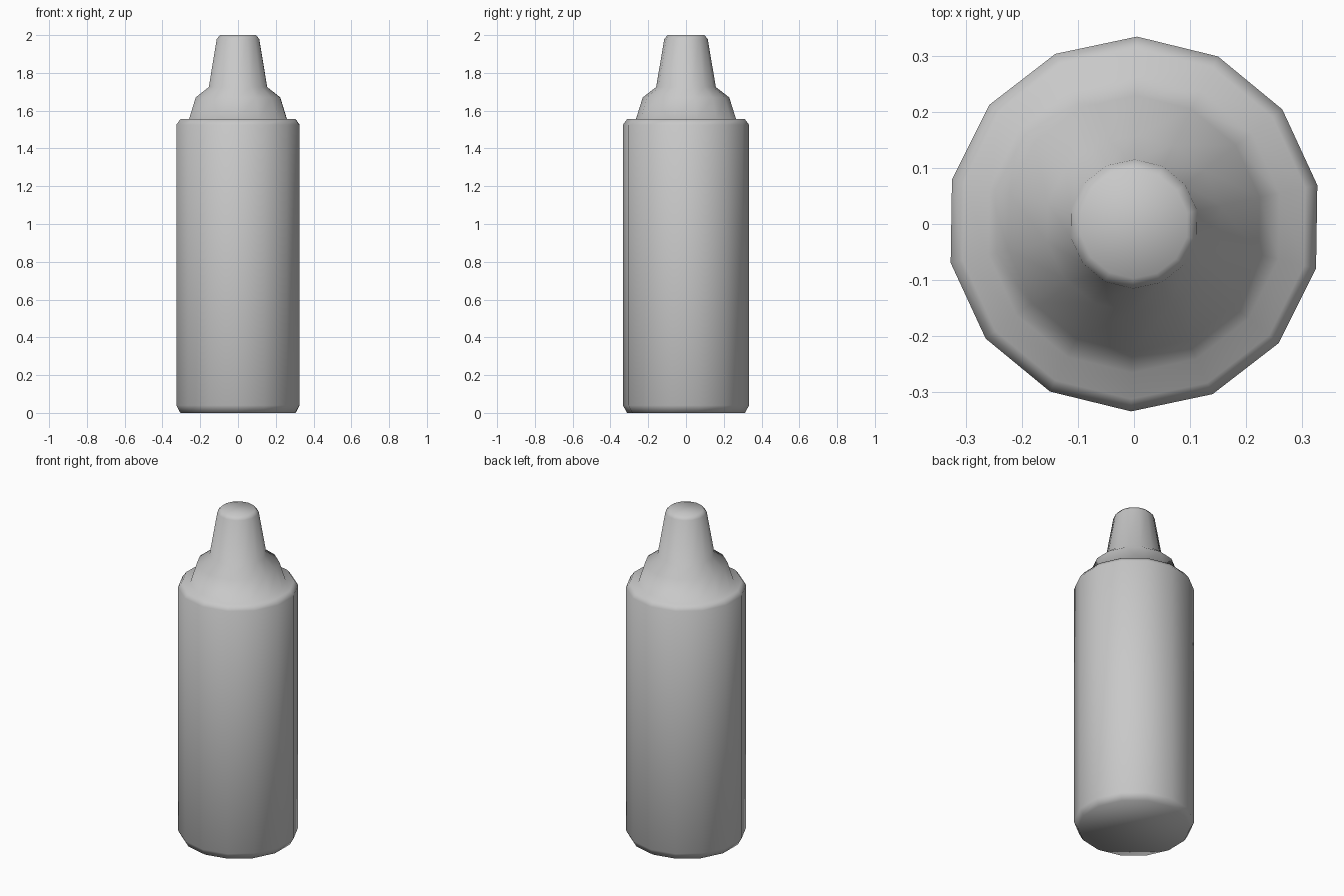
import bpy
import bmesh
from math import sin, cos, pi, radians

SIDES = 14
START = radians(89.1)

cube = bpy.data.objects.get("Cube")
if cube:
    bpy.data.objects.remove(cube, do_unlink=True)

plastic = bpy.data.materials.new("grey_plastic")
plastic.use_nodes = True
grey = (0.58, 0.58, 0.58, 1)
plastic.diffuse_color = grey
plastic.node_tree.nodes["Principled BSDF"].inputs["Base Color"].default_value = grey


def lathe(name, profile, material):
    """Turn a (radius, height) profile round z into a closed, smooth solid."""
    bm = bmesh.new()
    rings = []
    for r, z in profile:
        angles = [START + 2 * pi * i / SIDES for i in range(SIDES)]
        rings.append([bm.verts.new((r * cos(a), r * sin(a), z)) for a in angles])
    for low, high in zip(rings, rings[1:]):
        for i in range(SIDES):
            j = (i + 1) % SIDES
            bm.faces.new((low[i], low[j], high[j], high[i]))
    bm.faces.new(rings[0][::-1])
    bm.faces.new(rings[-1])
    for face in bm.faces:
        face.smooth = True
    mesh = bpy.data.meshes.new(name)
    bm.to_mesh(mesh)
    bm.free()
    mesh.materials.append(material)
    obj = bpy.data.objects.new(name, mesh)
    bpy.context.collection.objects.link(obj)
    return obj


# Bevelled body, flat rim, stepped shoulder and tapered nozzle in one skin
body = [(0.312, 0), (0.334, 0.04), (0.334, 1.525), (0.312, 1.555)]
shoulder = [(0.265, 1.555), (0.229, 1.67), (0.158, 1.725)]
nozzle = [(0.115, 1.98), (0.097, 2.0)]
lathe("squeeze_bottle", body + shoulder + nozzle, plastic)
